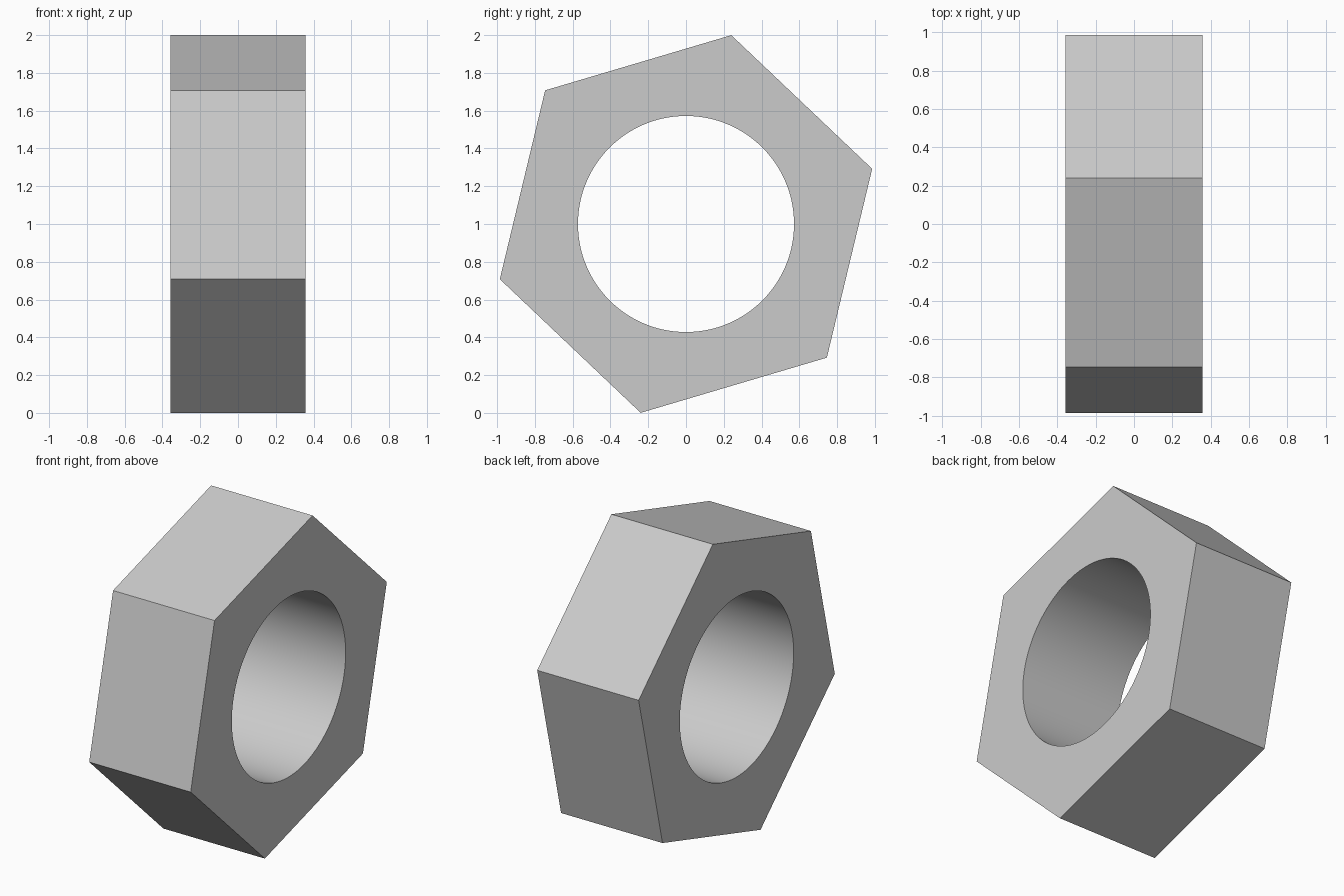
import bpy
import bmesh
from math import cos, sin, radians, tau

cube = bpy.data.objects.get("Cube")
if cube:
    bpy.data.objects.remove(cube, do_unlink=True)

HEX_RADIUS = 1.028
HEX_TURN = radians(76.5)
HOLE_RADIUS = 0.572
HALF_WIDTH = 0.357
CENTRE_Z = 1.0

# Plain steel grey
steel = bpy.data.materials.new("steel_grey")
steel.use_nodes = True
colour = (0.6, 0.6, 0.6, 1)
steel.diffuse_color = colour
steel.node_tree.nodes["Principled BSDF"].inputs["Base Color"].default_value = colour


def prism(name, sides, radius, half_width, turn=0.0):
    """Regular prism lying along x, centred on the nut axis."""
    bm = bmesh.new()
    angles = [turn + tau * i / sides for i in range(sides)]
    face = bm.faces.new([bm.verts.new((-half_width, radius * cos(a), CENTRE_Z + radius * sin(a)))
                         for a in angles])
    cap = bmesh.ops.extrude_face_region(bm, geom=[face])["geom"]
    verts = [v for v in cap if isinstance(v, bmesh.types.BMVert)]
    bmesh.ops.translate(bm, verts=verts, vec=(2 * half_width, 0, 0))
    bmesh.ops.recalc_face_normals(bm, faces=bm.faces)
    mesh = bpy.data.meshes.new(name)
    bm.to_mesh(mesh)
    bm.free()
    mesh.materials.append(steel)
    obj = bpy.data.objects.new(name, mesh)
    bpy.context.collection.objects.link(obj)
    return obj


# Hexagonal body and the round bore cut through it
nut = prism("hex_nut", 6, HEX_RADIUS, HALF_WIDTH, HEX_TURN)
bore = prism("bore_cutter", 128, HOLE_RADIUS, HALF_WIDTH * 2)
bore.hide_render = True

cut = nut.modifiers.new("bore", 'BOOLEAN')
cut.operation = 'DIFFERENCE'
cut.solver = 'EXACT'
cut.object = bore

bpy.ops.object.select_all(action='DESELECT')
nut.select_set(True)
bpy.context.view_layer.objects.active = nut
bpy.ops.object.modifier_apply(modifier=cut.name)
bpy.data.objects.remove(bore, do_unlink=True)

# Smooth bore, crisp outer edges
bpy.ops.object.shade_smooth_by_angle(angle=radians(30))
